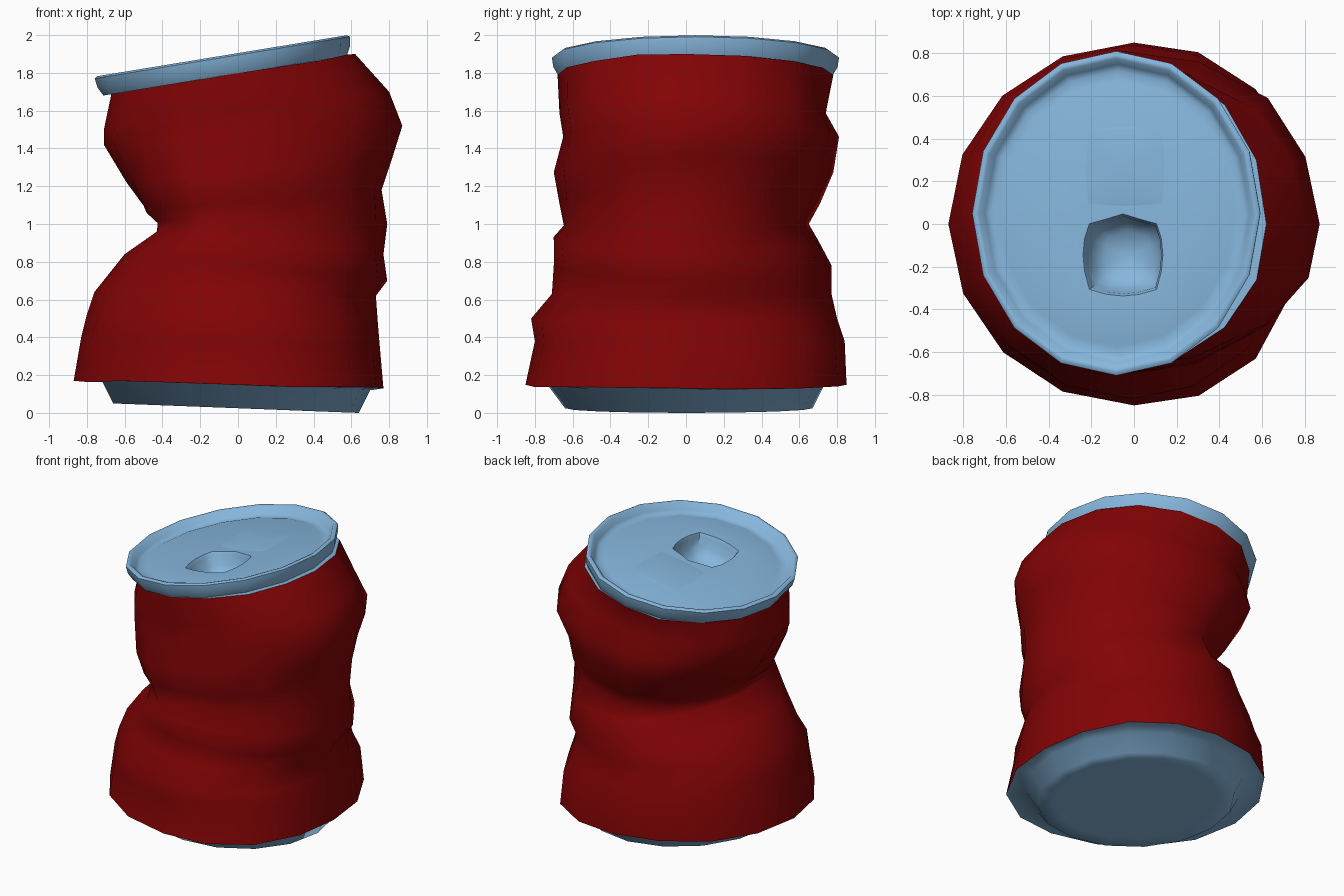
import bpy, bmesh, math, random
from mathutils import Vector

random.seed(4)
SIDES = 16
SLOPE = 0.164  # tilt of the bent lid

if "Cube" in bpy.data.objects:
    bpy.data.objects.remove(bpy.data.objects["Cube"], do_unlink=True)


def material(name, rgb):
    mat = bpy.data.materials.new(name)
    mat.use_nodes = True
    mat.diffuse_color = (*rgb, 1)
    mat.node_tree.nodes["Principled BSDF"].inputs["Base Color"].default_value = (*rgb, 1)
    return mat


red = material("can_red", (0.225, 0.001, 0.0015))
blue = material("metal_blue", (0.24, 0.47, 0.72))


def loft(name, rings, mat, cap=None, angle=50):
    """Skin a stack of equal rings, optionally closing the last to a point."""
    bm = bmesh.new()
    rows = [[bm.verts.new(p) for p in ring] for ring in rings]
    for low, high in zip(rows, rows[1:]):
        for i in range(SIDES):
            j = (i + 1) % SIDES
            bm.faces.new((low[i], low[j], high[j], high[i]))
    if cap:
        tip = bm.verts.new(cap)
        for i in range(SIDES):
            bm.faces.new((rows[-1][i], rows[-1][(i + 1) % SIDES], tip))
    mesh = bpy.data.meshes.new(name)
    bm.to_mesh(mesh)
    bm.free()
    mesh.materials.append(mat)
    obj = bpy.data.objects.new(name, mesh)
    bpy.context.collection.objects.link(obj)
    bpy.ops.object.select_all(action="DESELECT")
    obj.select_set(True)
    bpy.context.view_layer.objects.active = obj
    bpy.ops.object.shade_smooth_by_angle(angle=math.radians(angle))
    return obj


def squashed_ring(xl, zl, xr, zr, yf, yb, twist=0.0, bulge=0.0, cx=0.0, crumple=0.0):
    """Ring through four side points, tilted between its left and right heights.
    Twist turns the dent on the -x side, bulge swells the +x diagonals."""
    ring = []
    for i in range(SIDES):
        a = math.tau * i / SIDES
        c, s = math.cos(a), math.sin(a)
        k = 1 + (bulge * math.sin(2 * a) ** 2 if c > 0 else twist * math.sin(2 * a))
        x = cx + k * c * ((xr - cx) if c > 0 else (cx - xl))
        y = k * s * (yb if s > 0 else -yf)
        z = zl + (zr - zl) * (x - xl) / (xr - xl)
        if i % 4 and crumple:
            x *= 1 + random.uniform(-crumple, crumple)
            z += random.uniform(-crumple, crumple)
        ring.append(Vector((x, y, z)))
    return ring


# Crushed body: left x, left z, right x, right z, front y, back y, twist, bulge
sections = [
    (-.87, .17, .77, .13, -.85, .85, 0, .05),
    (-.83, .40, .75, .36, -.80, .84, 0, .04),
    (-.80, .52, .74, .48, -.82, .80, 0, .01),
    (-.76, .64, .73, .62, -.71, .77, 0, 0),
    (-.60, .84, .79, .70, -.70, .77, .03, 0),
    (-.43, .95, .77, .84, -.70, .70, .12, .03),
    (-.42, 1.0, .79, 1.0, -.64, .65, .13, -.01),
    (-.48, 1.07, .76, 1.18, -.67, .71, .11, .04),
    (-.59, 1.22, .82, 1.36, -.70, .78, .05, 0),
    (-.71, 1.42, .87, 1.52, -.65, .81, 0, .03),
    (-.71, 1.50, .80, 1.70, -.67, .74, -.02, .03),
    (-.67, 1.69, .62, 1.90, -.68, .78, -.04, .01),
]
last = len(sections) - 1
body_rings = [
    squashed_ring(*s, cx=-.06 * n / last, crumple=.015 if 0 < n < last else .006)
    for n, s in enumerate(sections)
]
loft("crushed_body", body_rings, red, angle=80)

# Base: turned in under the hem to a softly shaded flat bottom
base_rings = [
    body_rings[0],
    squashed_ring(-.72, .17, .70, .12, -.73, .73),
    squashed_ring(-.66, .05, .64, 0, -.64, .67),
    squashed_ring(-.55, .046, .53, .004, -.53, .56),
]
base_rings = [list(reversed(r)) for r in base_rings]
loft("base", base_rings, blue, cap=(0, 0, .025), angle=180)


# Lid: points are given in the plane of the tilted rim
def on_lid(x, y, h):
    return Vector((x - SLOPE * h, y, 1.89 + SLOPE * (x + .09) + h))


def oval(cx, cy, rx, ry, h, square=0.0):
    """Ellipse on the lid; square pushes its corners outwards."""
    ring = []
    for i in range(SIDES):
        a = math.tau * i / SIDES
        c, s = math.cos(a), math.sin(a)
        k = 1 / max(abs(c), abs(s)) ** square
        ring.append(on_lid(cx + rx * c * k, cy + ry * s * k, h))
    return ring


def lid_ring(scale, h):
    return oval(-.085, .05, .675 * scale, .76 * scale, h)


def mouth(scale, h):
    """Drinking hole outline, pointed towards the back."""
    ring = oval(-.06, -.145, .18 * scale, .185 * scale, h, square=.5)
    for i in (2, 3, 5, 6):
        ring[i].y -= .015 * scale
    return ring


PANEL = -.05
lid_rings = [body_rings[-1], lid_ring(.955, -.105), lid_ring(.99, -.06),
             lid_ring(1, -.01), lid_ring(.98, 0), lid_ring(.955, -.004),
             lid_ring(.92, -.045), lid_ring(.88, PANEL - .012),
             lid_ring(.82, PANEL), mouth(1.04, PANEL)]
loft("lid", lid_rings, blue, angle=60)

# Pushed-in drinking hole
loft("drinking_hole", [mouth(1.04, PANEL), mouth(.98, PANEL - .02),
                       mouth(.92, PANEL - .09), mouth(.6, PANEL - .15)],
     blue, cap=on_lid(-.06, -.145, PANEL - .17))

# Faint panel behind the hole
loft("tab_panel", [oval(-.05, .27, .19, .19, PANEL - .001, square=.8),
                   oval(-.05, .27, .17, .17, PANEL + .003, square=.8)],
     blue, cap=on_lid(-.05, .27, PANEL + .003), angle=80)
